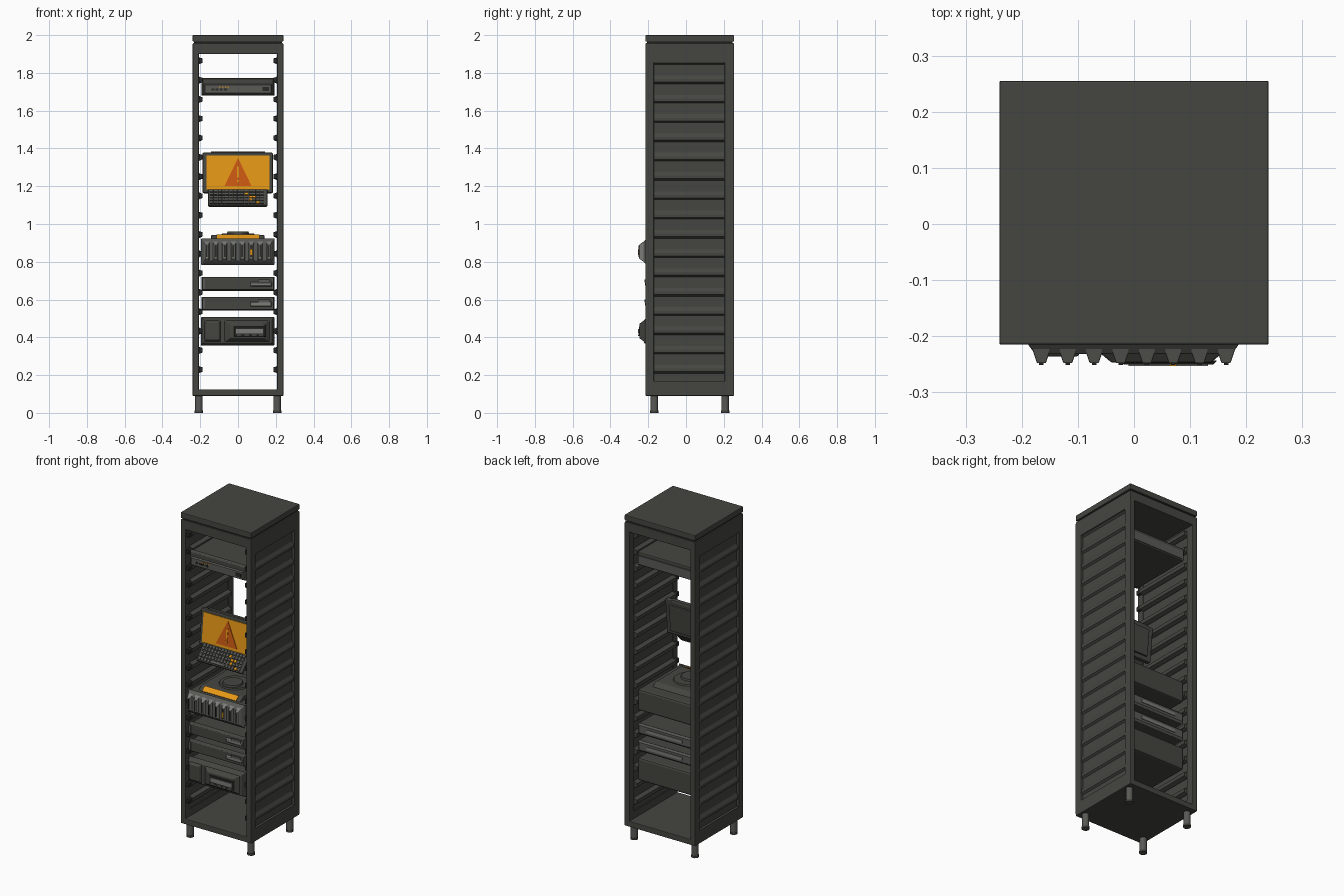
import bpy, bmesh, math
from mathutils import Vector, Matrix

if "Cube" in bpy.data.objects:
    bpy.data.objects.remove(bpy.data.objects["Cube"])


def mat(name, r, g, b):
    m = bpy.data.materials.new(name)
    m.diffuse_color = (r, g, b, 1)
    m.use_nodes = True
    m.node_tree.nodes["Principled BSDF"].inputs["Base Color"].default_value = m.diffuse_color
    return m


DARK = mat("dark olive grey", 0.06, 0.061, 0.052)
BLACK = mat("near black", 0.022, 0.022, 0.02)
MID = mat("mid grey", 0.1, 0.103, 0.093)
LIGHT = mat("light grey", 0.2, 0.205, 0.185)
ORANGE = mat("amber", 0.78, 0.31, 0.008)
RED = mat("burnt orange", 0.6, 0.1, 0.006)


def finish(name, bm, m, bevel=0.0, loc=(0, 0, 0), rot=0.0):
    bmesh.ops.recalc_face_normals(bm, faces=bm.faces)
    me = bpy.data.meshes.new(name)
    bm.to_mesh(me)
    bm.free()
    me.materials.append(m)
    ob = bpy.data.objects.new(name, me)
    ob.location = loc
    ob.rotation_euler.x = rot
    bpy.context.collection.objects.link(ob)
    if bevel:
        mod = ob.modifiers.new("bevel", "BEVEL")
        mod.width, mod.segments, mod.limit_method = bevel, 2, 'ANGLE'
    return ob


def boxes(name, items, m, bevel=0.0, **kw):
    """Boxes given as x0, x1, y0, y1, z0, z1, gathered in one object."""
    bm = bmesh.new()
    for x0, x1, y0, y1, z0, z1 in items:
        M = Matrix.Translation(((x0 + x1) / 2, (y0 + y1) / 2, (z0 + z1) / 2)) @ \
            Matrix.Diagonal((x1 - x0, y1 - y0, z1 - z0, 1))
        bmesh.ops.create_cube(bm, size=1, matrix=M)
    return finish(name, bm, m, bevel, **kw)


def prisms(name, polys, place, a, b, m, bevel=0.0, **kw):
    """Polygons extruded from a to b; place(u, v, t) gives the point."""
    bm = bmesh.new()
    for pts in polys:
        f = bm.faces.new([bm.verts.new(place(u, v, a)) for u, v in pts])
        r = bmesh.ops.extrude_face_region(bm, geom=[f])
        d = Vector(place(0, 0, b)) - Vector(place(0, 0, a))
        bmesh.ops.translate(bm, vec=d, verts=[v for v in r['geom'] if isinstance(v, bmesh.types.BMVert)])
    return finish(name, bm, m, bevel, **kw)


def bezels(name, items, m, bevel=0.0):
    """Front plates tapering forward: x0, x1, z0, z1, back y, front y, inset x, inset z."""
    bm = bmesh.new()
    for x0, x1, z0, z1, yb, yf, ix, iz in items:
        r = bmesh.ops.create_cube(bm, size=1)
        for v in r['verts']:
            f = v.co.y < 0
            dx, dz = (ix, iz) if f else (0, 0)
            v.co = (x0 + dx if v.co.x < 0 else x1 - dx, yf if f else yb,
                    z0 + dz if v.co.z < 0 else z1 - dz)
    return finish(name, bm, m, bevel)


def cylinder(name, x, y, z0, z1, r1, r2, m, n=24):
    bm = bmesh.new()
    bmesh.ops.create_cone(bm, cap_ends=True, segments=n, radius1=r1, radius2=r2, depth=z1 - z0,
                          matrix=Matrix.Translation((x, y, (z0 + z1) / 2)))
    for f in bm.faces:
        f.smooth = len(f.verts) == 4
    return finish(name, bm, m)


YZ = lambda u, v, t: (t, u, v)
XZ = lambda u, v, t: (u, t, v)

# cabinet shell
F, B = -0.215, 0.255
boxes("cabinet_floor", [(-.24, .24, F, B, .09, .125)], DARK, .004)
boxes("cabinet_ceiling", [(-.24, .24, F, B, 1.9, 1.957)], DARK, .004)
boxes("roof_groove", [(-.232, .232, F + .008, B - .008, 1.95, 1.97)], BLACK)
boxes("roof_cap", [(-.24, .24, F, B, 1.965, 2.0)], DARK, .004)
posts, bands, walls = [], [], []
for s in (-1, 1):
    def side(a, b, *rest):
        return (min(s * a, s * b), max(s * a, s * b), *rest)
    posts += [side(.207, .24, F, -.17, .1, 1.95), side(.207, .24, .205, B, .1, 1.95)]
    bands += [side(.207, .24, -.175, .21, .1, .17), side(.207, .24, -.175, .21, 1.855, 1.95)]
    walls.append(side(.212, .225, -.175, .21, .15, 1.87))
boxes("corner_posts", posts, DARK, .003)
boxes("side_bands", bands, DARK)
boxes("side_walls", walls, DARK)

# louvres outside, shelf rails inside
slat = [(.224, .025), (.236, .004), (.236, -.012), (.224, -.022),
        (.207, -.02), (.188, -.012), (.188, .01), (.207, .018)]
zs = [1.865 - .1022 * i for i in range(17)]
prisms("side_louvres", [[(s * x, z + dz) for x, dz in slat] for s in (-1, 1) for z in zs],
       XZ, -.172, .207, DARK)
boxes("rail_clips", [(s * .198 - .01, s * .198 + .01, -.205, -.17, z - .013, z + .013)
                     for s in (-1, 1) for z in zs], BLACK, .003)

# feet
for x in (-.207, .207):
    for y in (-.168, .207):
        cylinder("foot", x, y, 0, .095, .02, .02, MID)
        cylinder("foot_pad", x, y, 0, .012, .022, .022, DARK)

# network switch
boxes("switch_body", [(-.19, .19, -.185, .2, 1.685, 1.765)], DARK, .006)
bezels("switch_bezel", [(-.195, .195, 1.68, 1.775, -.18, -.2, .01, .008)], DARK, .003)
bezels("switch_face", [(-.18, .18, 1.688, 1.742, -.199, -.208, .006, .006)], MID)
boxes("switch_rear_plate", [(-.18, .18, .198, .204, 1.695, 1.745)], MID)
boxes("switch_ports", [(-.14 + i * .022, -.125 + i * .022, -.211, -.207, 1.708, 1.718)
                       for i in range(4)] + [(.13, .165, -.211, -.207, 1.705, 1.725)], BLACK)
boxes("switch_lights", [(-.1 + i * .015, -.092 + i * .015, -.211, -.207, 1.723, 1.729)
                        for i in range(4)], ORANGE)

# tilted screen
scr = dict(loc=(0, -.11, 1.165), rot=-.1)
boxes("screen_frame", [(-.188, .185, 0, .03, 0, .215), (-.145, .145, .004, .028, .2, .222)], DARK, .007, **scr)
boxes("screen_back_panel", [(-.155, .155, .028, .042, .025, .19)], DARK, .005, **scr)
boxes("screen_panel", [(-.168, .168, -.004, .002, .018, .197)], ORANGE, **scr)
prisms("warning_triangle", [[(-.072, .035), (.072, .035), (0, .185)]], XZ, -.007, -.003, RED, **scr)
prisms("warning_mark", [[(-.004, .08), (.004, .08), (.006, .14), (-.006, .14)],
                        [(-.005, .058), (.005, .058), (.005, .068), (-.005, .068)]],
       XZ, -.009, -.006, ORANGE, **scr)

# sloped keyboard
kb = dict(loc=(0, -.112, 1.182), rot=.85)
boxes("keyboard_tray", [(-.158, .155, -.108, .005, -.018, 0)], DARK, .005, **kb)
keys = [(-.148 + c * .0205, -.131 + c * .0205, -.1 + r * .02, -.085 + r * .02, -.002, .007)
        for r in range(5) for c in range(14) if not (r == 0 and 4 <= c <= 8)]
keys.append((-.066, .033, -.1, -.085, -.002, .007))
boxes("keys", [k for i, k in enumerate(keys) if i not in (7, 19, 33, 34, 46)], MID, .002, **kb)
boxes("accent_keys", [keys[i] for i in (7, 19, 33, 34, 46)], ORANGE, .002, **kb)

# drive server
boxes("server_body", [(-.19, .19, -.21, .2, .79, .92)], DARK, .012)
bezels("server_bezel", [(-.196, .194, .782, .925, -.205, -.232, .02, .025)], MID, .003)
bx = [-.165 + i * .047 for i in range(8)]
bezels("drive_handles", [(x - .018, x + .018, .795, .912, -.218, -.248, .01, .022) for x in bx], LIGHT, .002)
boxes("drive_slots", [(x - .004, x + .004, -.251, -.246, .825, .885) for x in bx], BLACK)
boxes("drive_light", [(.07 - .006, .07 + .006, -.253, -.249, .835, .865)], ORANGE)
prisms("server_lid", [[(-.187, .915), (-.15, .942), (.1, .942), (.13, .915)]], YZ, -.143, .14, DARK, .005)
prisms("lid_stripe", [[(-.183, .921), (-.155, .942), (-.157, .945), (-.186, .924)]], YZ, -.115, .115, ORANGE)
cylinder("fan_ring", 0, -.03, .94, .95, .09, .085, DARK, 32)
cylinder("fan_hub", 0, -.05, .945, .961, .06, .055, DARK, 32)

# two slim servers
for z in (.645, .54):
    boxes("slim_server_body", [(-.185, .185, -.19, .2, z + .005, z + .068)], DARK, .006)
    bezels("slim_server_bezel", [(-.195, .194, z, z + .075, -.185, -.208, .008, .008)], DARK, .003)
    bezels("slim_server_handle", [(.065, .18, z + .022, z + .05, -.206, -.216, .006, .006)], LIGHT, .002)
    boxes("slim_server_latch", [(.105, .17, -.219, -.214, z + .045, z + .06)], MID)
    boxes("slim_server_edges", [(-.188, -.175, -.212, -.206, z + .012, z + .063),
                                (.18, .187, -.212, -.206, z + .012, z + .063)], MID)
    bezels("slim_server_rear", [(-.185, .185, z + .004, z + .07, .198, .206, .008, .01)], MID)
    boxes("slim_server_rear_slot", [(-.12, .12, .204, .21, z + .028, z + .046)], LIGHT)

# power supply
boxes("power_body", [(-.19, .19, -.2, .2, .36, .5)], DARK, .012)
bezels("power_bezel", [(-.198, .194, .355, .508, -.19, -.222, .015, .015)], DARK, .004)
bezels("power_battery_door", [(-.18, -.09, .375, .492, -.218, -.236, .01, .012)], DARK, .003)
bezels("power_control_panel", [(-.075, .172, .375, .492, -.218, -.247, .035, .02)], DARK, .003)
bezels("power_display_rim", [(-.025, .148, .402, .462, -.243, -.25, .006, .006)], BLACK)
boxes("power_display", [(-.01, .132, -.253, -.248, .42, .445)], LIGHT)
boxes("power_buttons", [(x, x + .022, -.253, -.248, .408, .415) for x in (-.005, .035, .075, .11)], MID)
